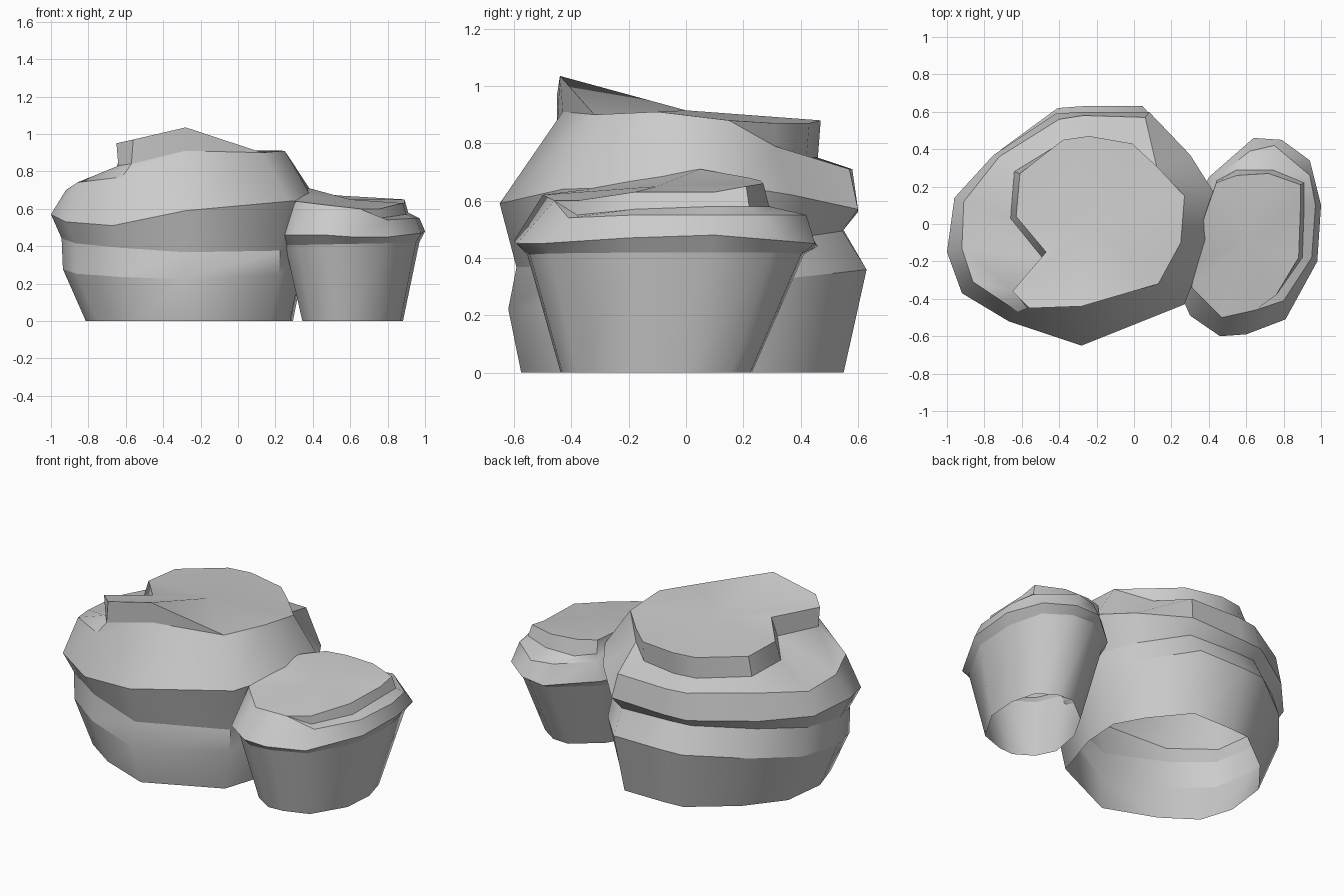
import bpy, bmesh, math


def loft(name, rings, centre=None):
    """Skin matching rings from bottom to top; optional fan over the last ring."""
    bm = bmesh.new()
    tier = bm.edges.layers.int.new("tier")
    loops = [[bm.verts.new(p) for p in r] for r in rings]
    n = len(loops[0])
    for ring in loops:
        for i in range(n):
            bm.edges.new((ring[i], ring[(i + 1) % n]))[tier] = 1
    for a, b in zip(loops, loops[1:]):
        for i in range(n):
            j = (i + 1) % n
            bm.faces.new((a[i], a[j], b[j], b[i]))
    if centre:
        c = bm.verts.new(centre)
        top = loops[-1]
        for i in range(n):
            bm.faces.new((top[i], top[(i + 1) % n], c))
    bmesh.ops.remove_doubles(bm, verts=bm.verts, dist=0.002)
    bm.normal_update()
    # tier edges stay crisp, the sides read as rounded
    for e in bm.edges:
        limit = 18 if e[tier] else 48
        e.smooth = e.calc_face_angle(0) < math.radians(limit)
    for f in bm.faces:
        f.smooth = True
    me = bpy.data.meshes.new(name)
    bm.to_mesh(me)
    bm.free()
    ob = bpy.data.objects.new(name, me)
    bpy.context.collection.objects.link(ob)
    return ob


def scaled(ring, c, sx, sy, z, dx=0, dy=0):
    """Copy of a ring's plan outline, scaled about c, at height z(x, y)."""
    out = []
    for x, y, _ in ring:
        px, py = c[0] + dx + (x - c[0]) * sx, c[1] + dy + (y - c[1]) * sy
        out.append((px, py, z(px, py)))
    return out


# Large cupcake: widest frosting rim, then shoulder, swirl foot and swirl top
rim = [(-.28, -.65, .59), (.27, -.43, .64), (.40, -.08, .65), (.42, .18, .65),
       (.30, .37, .62), (.08, .60, .57), (-.27, .60, .56), (-.42, .59, .56),
       (-.75, .37, .56), (-.96, .14, .56), (-1.0, -.15, .57), (-.92, -.37, .53),
       (-.67, -.52, .51)]
shoulder = [(-.28, -.43, .91), (.13, -.32, .90), (.25, -.10, .91), (.27, .15, .88),
            (.12, .31, .79), (.06, .57, .71), (-.27, .58, .71), (-.40, .56, .71),
            (-.72, .36, .72), (-.91, .12, .69), (-.92, -.13, .70),
            (-.86, -.31, .74), (-.62, -.47, .77)]
foot = shoulder[:5] + [(-.01, .42, .75), (-.24, .46, .75), (-.38, .44, .75),
                       (-.64, .28, .77), (-.66, .03, .78), (-.49, -.18, .80),
                       (-.64, -.36, .83), (-.57, -.45, .84)]
swirl = [(-.28, -.44, 1.035)] + shoulder[1:4] + [
    (.12, .31, .87), (-.01, .43, .87), (-.24, .47, .88), (-.38, .45, .88),
    (-.61, .27, .88), (-.63, .04, .89), (-.47, -.15, .92), (-.65, -.36, .95),
    (-.56, -.45, .97)]
c = (-.29, 0)
base = scaled(rim, c, .78, .90, lambda x, y: 0, dx=.03, dy=.01)
bulge = scaled(rim, c, .91, 1.0, lambda x, y: .29 + .11 * y, dy=.03)
pinch = scaled(rim, c, .92, .91, lambda x, y: .43 + .12 * y - .03 * x)
loft("large_wrapper", [base, bulge, pinch])
loft("large_frosting", [pinch, rim, shoulder, foot, swirl], (-.2, 0, .915))

# Small cupcake
rim = [(.46, -.60, .46), (.60, -.59, .45), (.81, -.51, .45), (.98, -.20, .47),
       (1.0, .10, .48), (.94, .34, .46), (.79, .45, .45), (.64, .46, .44),
       (.40, .25, .45), (.27, 0, .46), (.22, -.31, .46), (.30, -.49, .46)]
shoulder = [(.47, -.50, .62), (.65, -.46, .60), (.80, -.41, .54), (.95, -.18, .55),
            (.97, .10, .55), (.94, .26, .55), (.75, .42, .55), (.62, .39, .55),
            (.44, .25, .56), (.38, .05, .69), (.32, -.20, .67), (.31, -.34, .64)]
foot = shoulder[:2] + [(.76, -.38, .55), (.90, -.18, .57), (.91, .10, .58),
                       (.91, .22, .58), (.74, .29, .58), (.55, .29, .58),
                       (.44, .23, .60)] + shoulder[9:]
swirl = shoulder[:2] + [(.76, -.38, .60), (.88, -.18, .63), (.89, .10, .63),
                        (.89, .21, .65), (.72, .27, .66), (.55, .26, .67),
                        (.44, .22, .68), (.38, .05, .71)] + shoulder[10:]
c = (.62, -.08)
base = scaled(rim, c, .69, .63, lambda x, y: 0, dy=-.03)
lip = scaled(rim, c, .92, .91, lambda x, y: .40 + .02 * x)
loft("small_wrapper", [base, lip])
loft("small_frosting", [lip, rim, shoulder, foot, swirl], (.6, -.1, .65))
